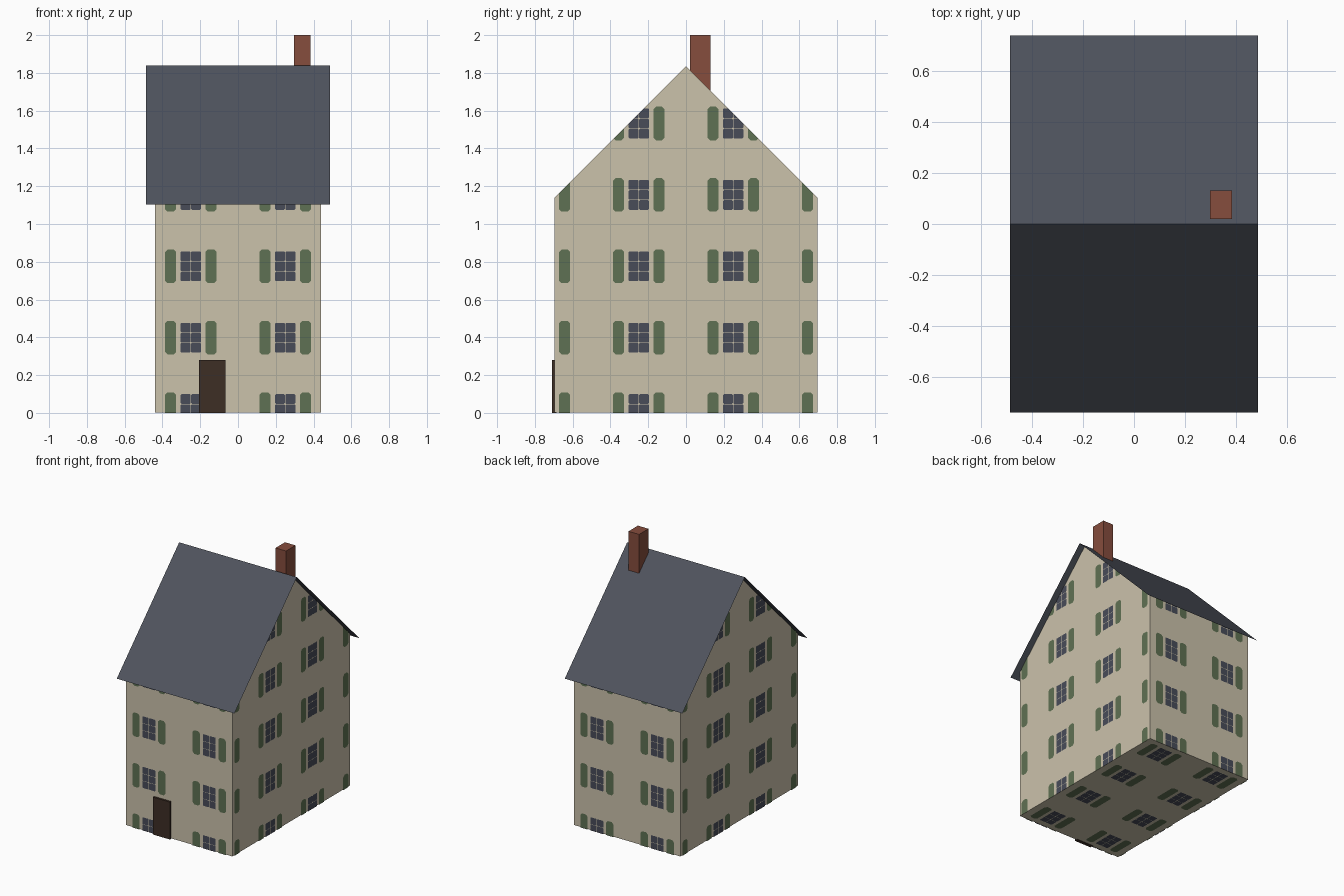
import bpy
import bmesh
from mathutils import Vector

cube = bpy.data.objects.get("Cube")
if cube:
    bpy.data.objects.remove(cube, do_unlink=True)

HALF_X, HALF_Y, RIDGE = 0.44, 0.695, 1.835
EAVE = RIDGE - HALF_Y
BASE = 0.003
X, Y, Z = Vector((1, 0, 0)), Vector((0, 1, 0)), Vector((0, 0, 1))


def material(name, *rgb):
    """Flat colour given in display values, stored as linear values."""
    linear = [((c / 255 + 0.055) / 1.055) ** 2.4 for c in rgb] + [1]
    mat = bpy.data.materials.new(name)
    mat.use_nodes = True
    mat.diffuse_color = linear
    bsdf = mat.node_tree.nodes["Principled BSDF"]
    bsdf.inputs["Base Color"].default_value = linear
    bsdf.inputs["Roughness"].default_value = 0.9
    return mat


cream = material("cream_wall", 203, 194, 171)
slate = material("slate_roof", 79, 83, 93)
brick = material("red_brick", 134, 77, 61)
wood = material("dark_wood", 61, 46, 37)
glass = material("dark_glass", 72, 76, 89)
green = material("green_shutter", 95, 113, 83)


def finish(name, bm, mat):
    mesh = bpy.data.meshes.new(name)
    bm.to_mesh(mesh)
    bm.free()
    mesh.materials.append(mat)
    obj = bpy.data.objects.new(name, mesh)
    bpy.context.collection.objects.link(obj)
    return obj


def box(name, low, high, mat):
    low, high = Vector(low), Vector(high)
    bm = bmesh.new()
    bmesh.ops.create_cube(bm, size=1)
    for v in bm.verts:
        v.co = (low + high) / 2 + v.co * (high - low)
    finish(name, bm, mat)


def extrude_x(name, profile, half, mat, closed):
    """Sweep a (y, z) profile along x."""
    bm = bmesh.new()
    ends = [[bm.verts.new((x, y, z)) for y, z in profile] for x in (-half, half)]
    a, b = ends
    for i in range(len(profile) if closed else len(profile) - 1):
        j = (i + 1) % len(profile)
        bm.faces.new((a[i], a[j], b[j], b[i]))
    if closed:
        for end in ends:
            bm.faces.new(end)
    bmesh.ops.recalc_face_normals(bm, faces=bm.faces)
    finish(name, bm, mat)


# Walls, roof sheet, chimney and door
extrude_x("house_walls", [(-HALF_Y, BASE), (HALF_Y, BASE), (HALF_Y, EAVE),
                          (0, RIDGE), (-HALF_Y, EAVE)], HALF_X, cream, True)
extrude_x("roof", [(0.738, 1.102), (0, 1.84), (-0.738, 1.102)], 0.487, slate, False)
box("chimney", (0.297, 0.02, 1.65), (0.384, 0.131, 2), brick)
box("door", (-0.206, -0.71, 0), (-0.067, -HALF_Y + 0.01, 0.28), wood)


def octagon(u, v, w, h, cut):
    """Rectangle of half size w by h with its corners cut off."""
    return [(u + w, v - h + cut), (u + w, v + h - cut), (u + w - cut, v + h),
            (u - w + cut, v + h), (u - w, v + h - cut), (u - w, v - h + cut),
            (u - w + cut, v - h), (u + w - cut, v - h)]


def shutters(u, v):
    return [octagon(u + s * 0.107, v, 0.03, 0.089, 0.014) for s in (-1, 1)]


def panes(u, v):
    return [octagon(u + i * 0.0275, v + j * 0.0535, 0.0258, 0.0255, 0.004)
            for i in (-1, 1) for j in (-1, 0, 1)]


def plates(name, shapes, origin, u_axis, v_axis, limit, mat):
    """Lay flat shapes on a wall and trim them to the house outline."""
    bm = bmesh.new()
    start = origin + u_axis.cross(v_axis) * 0.002
    for shape in shapes:
        if max(abs(u) for u, v in shape) < limit:
            bm.faces.new([bm.verts.new(start + u_axis * u + v_axis * v)
                          for u, v in shape])
    for point, normal in ((Vector(), -Z), (Z * RIDGE, Z + Y), (Z * RIDGE, Z - Y)):
        bmesh.ops.bisect_plane(bm, geom=bm.verts[:] + bm.edges[:] + bm.faces[:],
                               plane_co=point, plane_no=normal, clear_outer=True)
    finish(name, bm, mat)


# Windows and shutters on all four walls and the underside
columns = (-0.75, -0.25, 0.25, 0.75)
storeys = [0.02 + 0.378 * k for k in range(5)]
floor_rows = [0.378 * (k - 1.5) for k in range(4)]
sides = (("front", -Y * HALF_Y, X, Z, HALF_X, storeys),
         ("back", Y * HALF_Y, -X, Z, HALF_X, storeys),
         ("left", X * HALF_X, Y, Z, HALF_Y, storeys),
         ("right", -X * HALF_X, -Y, Z, HALF_Y, storeys),
         ("underside", Z * BASE, X, -Y, HALF_X, floor_rows))
for side, origin, u_axis, v_axis, limit, rows in sides:
    for part, make, mat in (("windows", panes, glass), ("shutters", shutters, green)):
        shapes = [s for u in columns for v in rows for s in make(u, v)]
        plates(side + "_" + part, shapes, origin, u_axis, v_axis, limit, mat)
